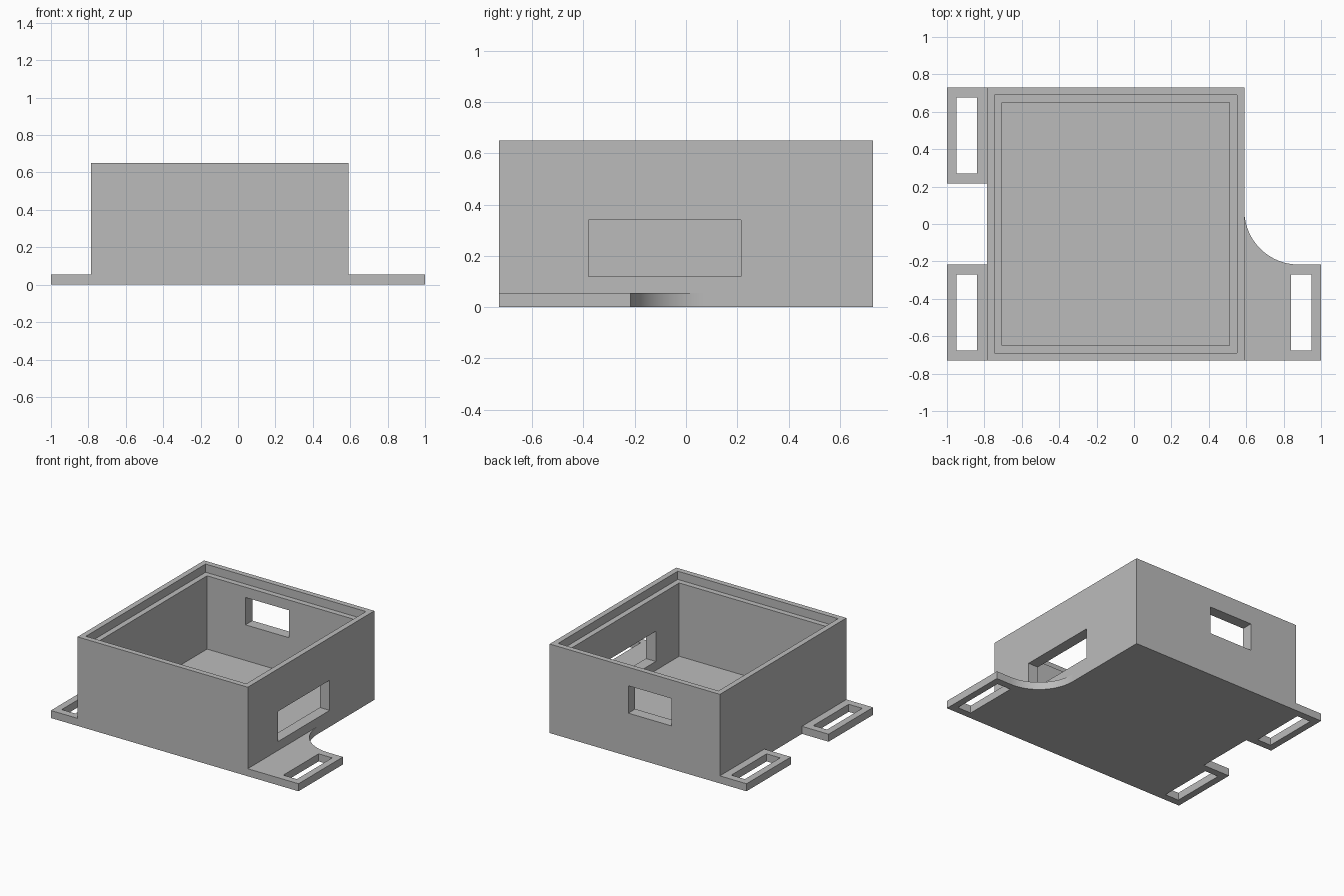
import bpy
import bmesh
import math

if "Cube" in bpy.data.objects:
    bpy.data.objects.remove(bpy.data.objects["Cube"], do_unlink=True)

grey = bpy.data.materials.new("plain_grey")
grey.use_nodes = True
grey.diffuse_color = (0.5, 0.5, 0.5, 1)
grey.node_tree.nodes["Principled BSDF"].inputs["Base Color"].default_value = grey.diffuse_color


def prism(name, outline, z0, z1):
    """Extrude a counter-clockwise xy outline from z0 to z1."""
    bm = bmesh.new()
    face = bm.faces.new([bm.verts.new((x, y, z0)) for x, y in outline])
    top = bmesh.ops.extrude_face_region(bm, geom=[face])["geom"]
    moved = [v for v in top if isinstance(v, bmesh.types.BMVert)]
    bmesh.ops.translate(bm, verts=moved, vec=(0, 0, z1 - z0))
    bmesh.ops.recalc_face_normals(bm, faces=bm.faces)
    mesh = bpy.data.meshes.new(name)
    bm.to_mesh(mesh)
    bm.free()
    mesh.materials.append(grey)
    obj = bpy.data.objects.new(name, mesh)
    bpy.context.collection.objects.link(obj)
    return obj


def rect(x0, x1, y0, y1):
    return [(x0, y0), (x1, y0), (x1, y1), (x0, y1)]


def activate(obj):
    bpy.ops.object.select_all(action="DESELECT")
    obj.select_set(True)
    bpy.context.view_layer.objects.active = obj


def cut(obj, outline, z0, z1):
    """Subtract a prism from the object and discard the cutter."""
    cutter = prism("cutter", outline, z0, z1)
    cutter.hide_render = True
    mod = obj.modifiers.new("cut", "BOOLEAN")
    mod.operation = "DIFFERENCE"
    mod.solver = "EXACT"
    mod.object = cutter
    activate(obj)
    bpy.ops.object.modifier_apply(modifier=mod.name)
    bpy.data.objects.remove(cutter, do_unlink=True)


LEFT, RIGHT, DEPTH, HEIGHT = -0.785, 0.59, 0.73, 0.65
FLOOR, LIP, WALL = 0.055, 0.04, 0.08
TAB_Y = 0.217


def inset(d):
    return rect(LEFT + d, RIGHT - d, -DEPTH + d, DEPTH - d)


# Open box with a stepped rim
box = prism("box_shell", inset(0), 0, HEIGHT)
cut(box, inset(WALL), FLOOR, 1)
cut(box, inset(LIP), HEIGHT - 0.06, 1)

# Side window and back window
cut(box, rect(0.4, 0.8, -0.38, 0.215), 0.12, 0.34)
cut(box, rect(-0.395, -0.045, 0.55, 0.9), 0.315, 0.515)


def slot(obj, side, end):
    xs = sorted((side * 0.84, side * 0.95))
    ys = sorted((end * 0.27, end * 0.677))
    cut(obj, rect(*xs, *ys), -0.1, 0.2)


# Two slotted mounting tabs on one side
for name, end in (("front_mounting_tab", -1), ("back_mounting_tab", 1)):
    tab = prism(name, rect(-1, LEFT, *sorted((end * TAB_Y, end * DEPTH))), 0, FLOOR)
    slot(tab, -1, end)

# Wide slotted tab with a curved fillet into the box
R = 0.29
arc = [(RIGHT + R + R * math.cos(a), R - TAB_Y + R * math.sin(a))
       for a in (math.radians(270 - 90 * i / 24) for i in range(25))]
wide = prism("wide_mounting_tab",
             [(RIGHT, -DEPTH), (1, -DEPTH), (1, -TAB_Y)] + arc, 0, FLOOR)
slot(wide, 1, -1)
activate(wide)
bpy.ops.object.shade_smooth_by_angle(angle=math.radians(30))
